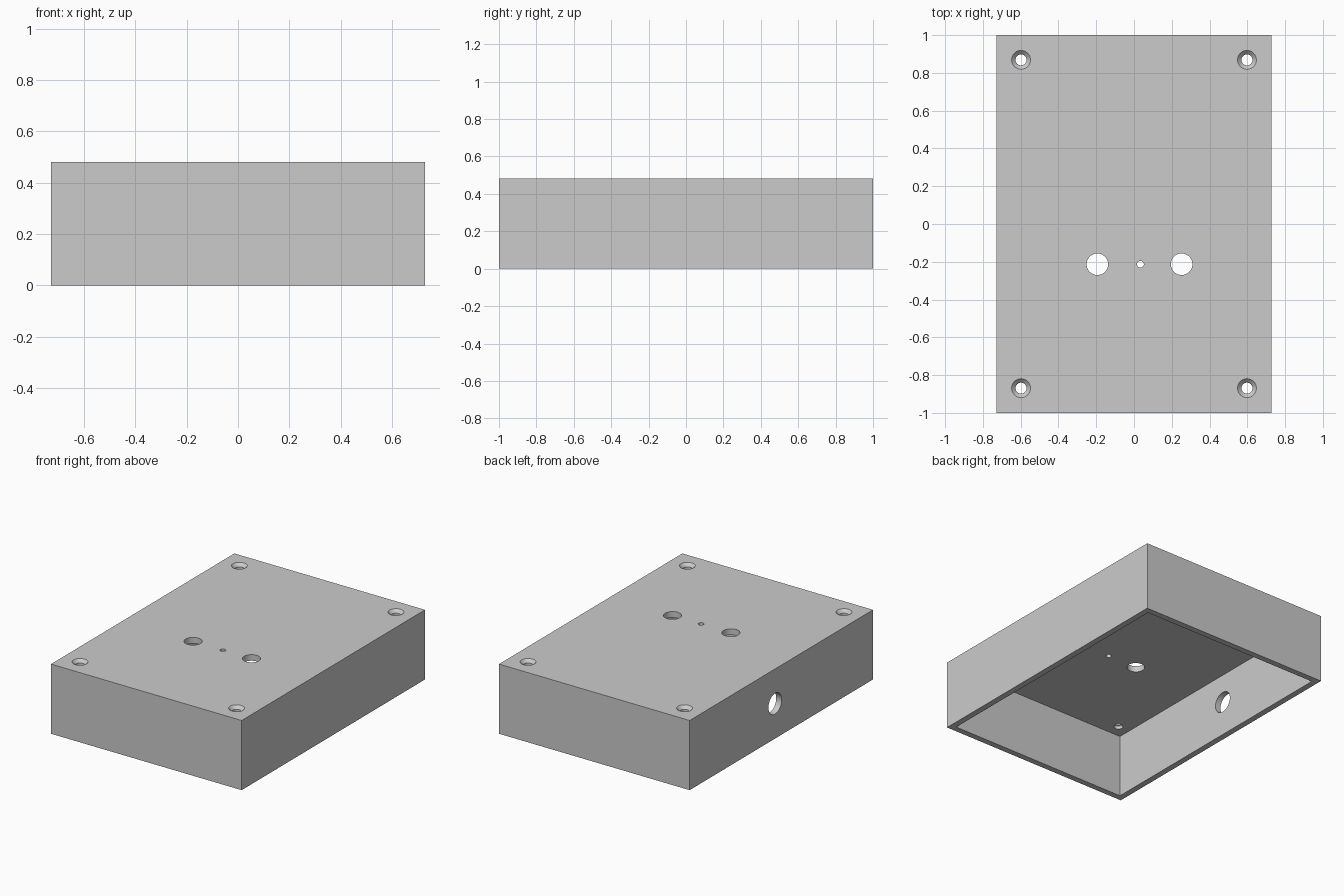
import bpy
import math

if "Cube" in bpy.data.objects:
    bpy.data.objects.remove(bpy.data.objects["Cube"], do_unlink=True)

WIDTH, LENGTH, HEIGHT, WALL = 1.456, 2.0, 0.481, 0.042

grey = bpy.data.materials.new("plain_grey")
grey.use_nodes = True
colour = (0.6, 0.6, 0.6, 1)
grey.diffuse_color = colour
grey.node_tree.nodes["Principled BSDF"].inputs["Base Color"].default_value = colour


def block(name, size, centre):
    bpy.ops.mesh.primitive_cube_add(size=1, location=centre)
    ob = bpy.context.object
    ob.name = name
    ob.scale = size
    bpy.ops.object.transform_apply(location=True, rotation=True, scale=True)
    ob.data.materials.append(grey)
    return ob


def drill(name, bottom, top, depth, centre, turn=(0, 0, 0)):
    """Round cutter, tapered when the two radii differ."""
    bpy.ops.mesh.primitive_cone_add(vertices=48, radius1=bottom, radius2=top,
                                    depth=depth, location=centre, rotation=turn)
    ob = bpy.context.object
    ob.name = name
    ob.data.materials.append(grey)
    return ob


def cut(target, cutter):
    cutter.hide_render = True
    mod = target.modifiers.new(cutter.name, 'BOOLEAN')
    mod.operation = 'DIFFERENCE'
    mod.solver = 'EXACT'
    mod.object = cutter
    bpy.context.view_layer.objects.active = target
    bpy.ops.object.modifier_apply(modifier=mod.name)
    bpy.data.objects.remove(cutter, do_unlink=True)


# Box shell, open underneath
shell = block("enclosure_shell", (WIDTH, LENGTH, HEIGHT), (0, 0, HEIGHT / 2))
cavity_top = HEIGHT - WALL
cut(shell, block("cavity", (WIDTH - 2 * WALL, LENGTH - 2 * WALL, cavity_top + 0.2),
                 (0, 0, cavity_top / 2 - 0.1)))

# Two control holes and a small indicator hole in the lid
for x, r in ((-0.194, 0.057), (0.034, 0.018), (0.252, 0.057)):
    cut(shell, drill("lid_hole", r, r, 0.2, (x, -0.213, HEIGHT)))

# Countersunk screw holes in the corners
RIM, BORE = 0.05, 0.029
for x in (-0.598, 0.598):
    for y in (-0.869, 0.869):
        cut(shell, drill("screw_bore", BORE, BORE, 0.2, (x, y, HEIGHT)))
        cut(shell, drill("countersink", RIM - 0.03, RIM + 0.03, 0.06, (x, y, HEIGHT)))

# Cable hole in the side wall
cut(shell, drill("cable_hole", 0.072, 0.072, 0.2, (-WIDTH / 2, 0.068, 0.241),
                 (0, math.pi / 2, 0)))

# Smooth bores with crisp edges
bpy.ops.object.select_all(action='DESELECT')
shell.select_set(True)
bpy.context.view_layer.objects.active = shell
bpy.ops.object.shade_smooth_by_angle(angle=math.radians(30))
